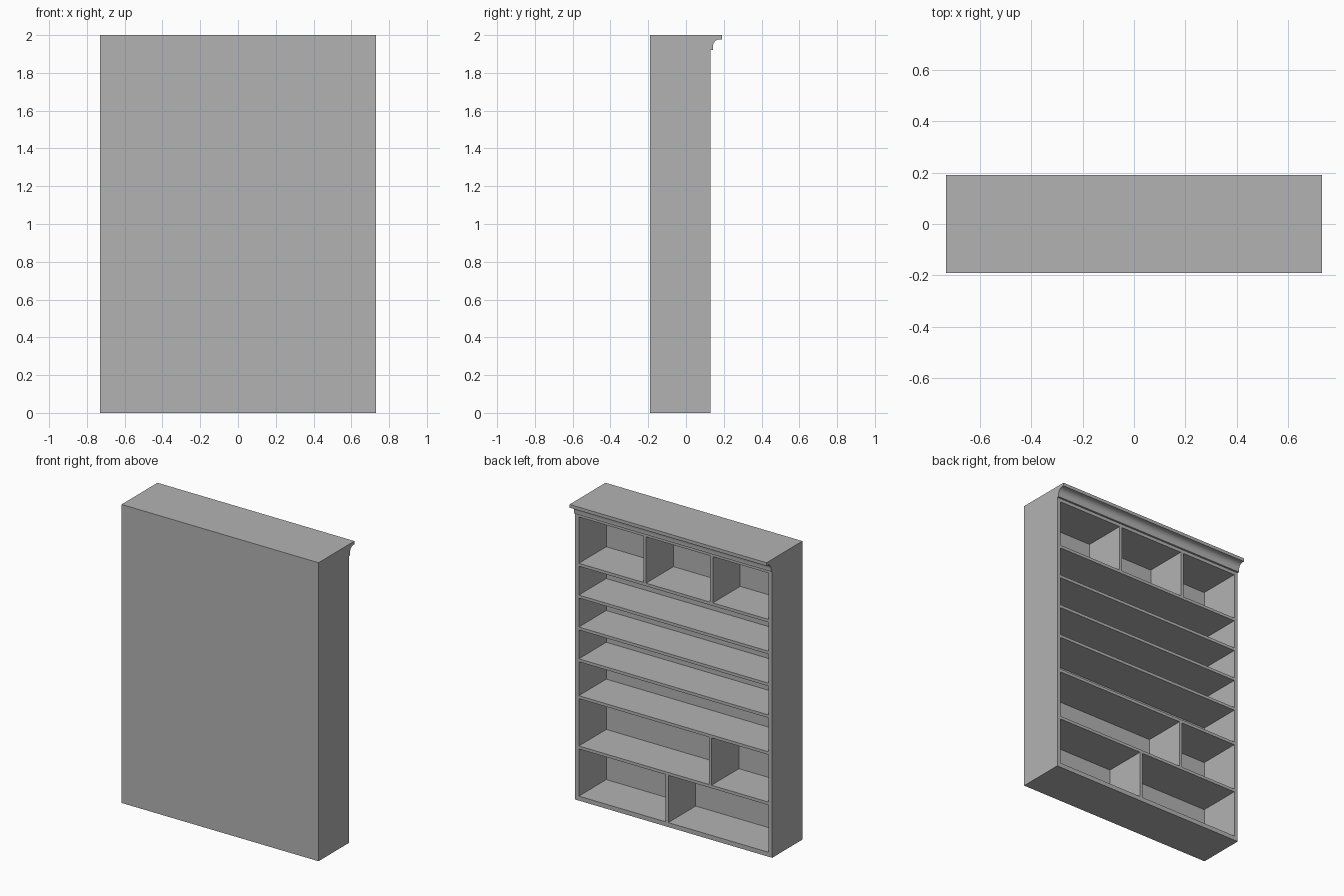
import bpy, math

cube = bpy.data.objects.get("Cube")
if cube:
    bpy.data.objects.remove(cube, do_unlink=True)

# Single painted finish
paint = bpy.data.materials.new("grey_paint")
paint.use_nodes = True
GREY = (0.45, 0.45, 0.45, 1)
paint.diffuse_color = GREY
paint.node_tree.nodes["Principled BSDF"].inputs["Base Color"].default_value = GREY

W, BACK, OPEN = 0.73, -0.19, 0.13   # half width, closed face, open face
SIDE, BOARD = 0.027, 0.02           # carcass and shelf thickness
BASE, HEAD = 0.03, 1.9              # floor and ceiling of the interior
INNER = BACK + 0.03                 # inside of the back panel


def mesh_object(name, verts, faces):
    mesh = bpy.data.meshes.new(name)
    mesh.from_pydata(verts, [], faces)
    mesh.materials.append(paint)
    obj = bpy.data.objects.new(name, mesh)
    bpy.context.collection.objects.link(obj)
    return obj


def prism(name, profile, x0, x1):
    """Extrude a counter-clockwise y-z profile along x."""
    n = len(profile)
    verts = [(x, y, z) for x in (x0, x1) for y, z in profile]
    faces = [(i, (i + 1) % n, n + (i + 1) % n, n + i)[::-1] for i in range(n)]
    faces += [tuple(range(n))[::-1], tuple(range(n, 2 * n))]
    return mesh_object(name, verts, faces)


def board(name, x0, x1, y0, y1, z0, z1):
    return prism(name, [(y0, z0), (y1, z0), (y1, z1), (y0, z1)], x0, x1)


# Carcass
board("left_side", W - SIDE, W, BACK, OPEN, 0, 2)
board("right_side", -W, SIDE - W, BACK, OPEN, 0, 2)
IN = W - SIDE
board("back_panel", -IN, IN, BACK, INNER, 0, 2)
board("bottom_board", -IN, IN, INNER, OPEN, 0, BASE)
board("top_board", -IN, IN, INNER, OPEN, HEAD, 2)

# Shelves, listed by the height of their centre
shelves = [0.356, 0.693, 0.94, 1.153, 1.367, 1.58]
for i, z in enumerate(shelves):
    board(f"shelf_{i + 1}", -IN, IN, INNER, OPEN, z - BOARD / 2, z + BOARD / 2)

# Upright dividers: position, lower edge, upper edge
half = BOARD / 2
dividers = [
    (0.05, BASE, shelves[0] - half),
    (-0.27, shelves[0] + half, shelves[1] - half),
    (0.215, shelves[-1] + half, HEAD),
    (-0.28, shelves[-1] + half, HEAD),
]
for i, (x, z0, z1) in enumerate(dividers):
    board(f"divider_{i + 1}", x - half, x + half, INNER, OPEN, z0, z1)

# Cornice with a cove moulding along the open face
cove = []
for i in range(9):
    a = math.pi / 2 * i / 8
    cove.append((0.178 - 0.035 * math.cos(a), 1.94 + 0.038 * math.sin(a)))
profile = [(OPEN, 1.922), (0.143, 1.922)] + cove + [(0.19, 1.978), (0.19, 2), (OPEN, 2)]
cornice = prism("cornice", profile, -W, W)
bpy.ops.object.select_all(action="DESELECT")
cornice.select_set(True)
bpy.context.view_layer.objects.active = cornice
bpy.ops.object.shade_smooth_by_angle(angle=math.radians(30))
